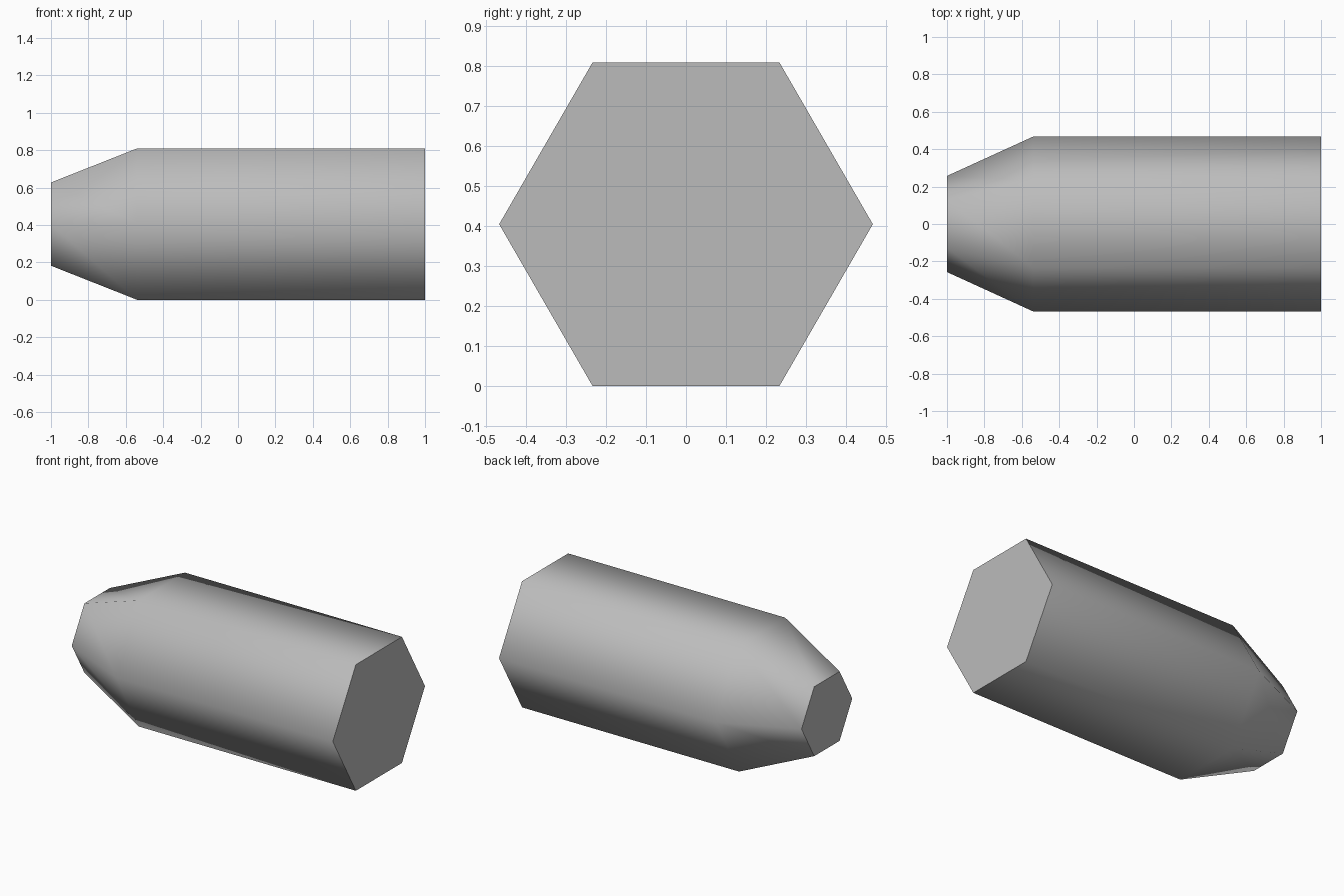
import bpy
import bmesh
from math import cos, sin, tau

default = bpy.data.objects.get("Cube")
if default:
    bpy.data.objects.remove(default, do_unlink=True)

SIDES = 6
RADIUS = 0.467
NOSE_RADIUS = 0.257
AXIS_HEIGHT = RADIUS * cos(tau / 12)

# Single grey surface
grey = bpy.data.materials.new("grey")
grey.use_nodes = True
colour = (0.5, 0.5, 0.5, 1)
grey.diffuse_color = colour
grey.node_tree.nodes["Principled BSDF"].inputs["Base Color"].default_value = colour


def hexagon(bm, x, radius):
    """Ring of corners around the x axis, with flat sides at top and bottom."""
    return [bm.verts.new((x, radius * cos(tau * i / SIDES),
                          AXIS_HEIGHT + radius * sin(tau * i / SIDES)))
            for i in range(SIDES)]


# Body with a tapered nose at -x
bm = bmesh.new()
rings = [hexagon(bm, x, r) for x, r in
         [(-1, NOSE_RADIUS), (-0.54, RADIUS), (1, RADIUS)]]
for a, b in zip(rings, rings[1:]):
    for i in range(SIDES):
        j = (i + 1) % SIDES
        bm.faces.new((a[i], a[j], b[j], b[i])).smooth = True

# Flat end caps, kept sharp against the smooth sides
for ring in (rings[0], rings[-1]):
    cap = bm.faces.new(ring)
    cap.smooth = False
    for edge in cap.edges:
        edge.smooth = False

bmesh.ops.recalc_face_normals(bm, faces=bm.faces)
mesh = bpy.data.meshes.new("tapered_body")
bm.to_mesh(mesh)
bm.free()
mesh.materials.append(grey)
body = bpy.data.objects.new("tapered_body", mesh)
bpy.context.collection.objects.link(body)
